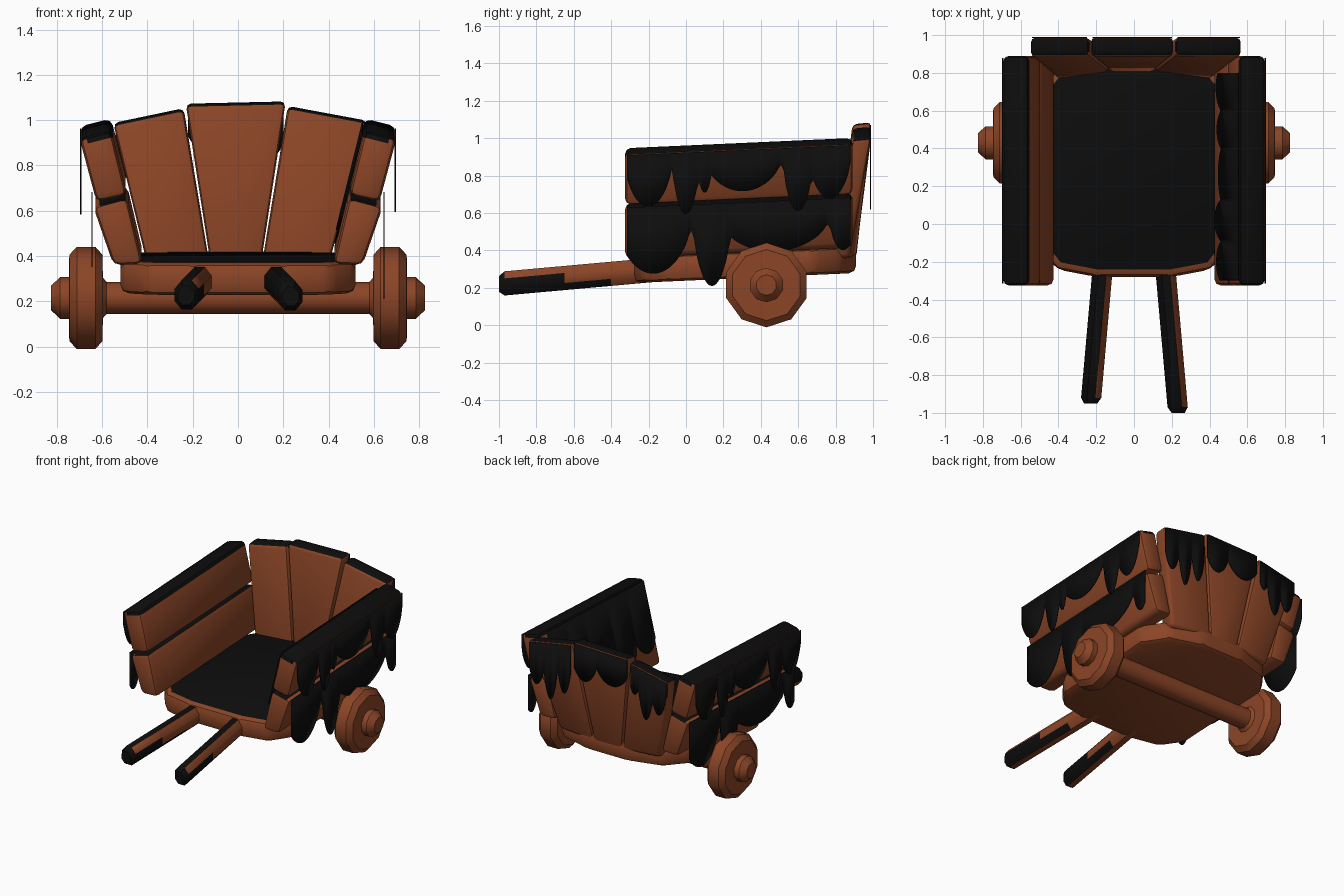
import bpy, bmesh, math
from mathutils import Vector

cube = bpy.data.objects.get("Cube")
if cube:
    bpy.data.objects.remove(cube, do_unlink=True)


def material(name, rgb):
    m = bpy.data.materials.new(name)
    m.use_nodes = True
    m.diffuse_color = (*rgb, 1)
    node = m.node_tree.nodes["Principled BSDF"]
    node.inputs["Base Color"].default_value = (*rgb, 1)
    node.inputs["Roughness"].default_value = 0.9
    return m


WOOD = material("warm brown wood", (0.26, 0.06, 0.02))
TAR = material("black tar", (0.004, 0.004, 0.004))


def tilt(y):
    """Rise of the cart body towards the back."""
    return 0.045 * (y + 0.3)


def finish(name, bm, mats):
    mesh = bpy.data.meshes.new(name)
    bm.to_mesh(mesh)
    bm.free()
    for m in mats:
        mesh.materials.append(m)
    ob = bpy.data.objects.new(name, mesh)
    bpy.context.collection.objects.link(ob)
    bpy.ops.object.select_all(action='DESELECT')
    ob.select_set(True)
    bpy.context.view_layer.objects.active = ob
    bpy.ops.object.shade_smooth_by_angle(angle=math.radians(40))
    return ob


def loft(name, rings, bevel=0.0, tarred=None):
    """Join rings of points into a closed solid; tarred(face) picks black faces."""
    bm = bmesh.new()
    loops = [[bm.verts.new(p) for p in ring] for ring in rings]
    n = len(loops[0])
    for a, b in zip(loops, loops[1:]):
        for i in range(n):
            j = (i + 1) % n
            bm.faces.new((a[i], a[j], b[j], b[i]))
    bm.faces.new(loops[0])
    bm.faces.new(loops[-1])
    bmesh.ops.recalc_face_normals(bm, faces=bm.faces[:])
    if bevel:
        bmesh.ops.bevel(bm, geom=bm.edges[:], offset=bevel, segments=2,
                        profile=0.5, affect='EDGES', clamp_overlap=True)
    bm.normal_update()
    if tarred:
        for f in bm.faces:
            f.material_index = int(tarred(f))
    return finish(name, bm, (WOOD, TAR))


def drip_sheet(name, place, start, end, base, lobes, columns=90):
    """Thin hanging sheet; each lobe is (centre, half width, depth)."""
    bm = bmesh.new()
    pairs = []
    for k in range(columns + 1):
        t = start + (end - start) * k / columns
        depth = base
        for c, w, d in lobes:
            u = (t - c) / w
            if abs(u) < 1:
                depth = max(depth, base + (d - base) * (1 - u * u) ** 0.7)
        pairs.append((bm.verts.new(place(t, 0)), bm.verts.new(place(t, depth))))
    for a, b in zip(pairs, pairs[1:]):
        bm.faces.new((a[0], b[0], b[1], a[1]))
    ob = finish(name, bm, (TAR,))
    mod = ob.modifiers.new("thickness", 'SOLIDIFY')
    mod.thickness = 0.006
    mod.offset = 0
    return ob


# Cart bed with rounded outline and black floor
half = [(0.2, -0.28), (0.41, -0.24), (0.52, -0.1), (0.52, 0.68),
        (0.4, 0.84), (0.16, 0.91)]
outline = half + [(-x, y) for x, y in reversed(half)]
loft("cart_bed", [[(x, y, z + tilt(y)) for x, y in outline] for z in (0.225, 0.368)],
     0.04, lambda f: f.normal.z > 0.95)

# Side planks, two stacked on each side
lower = [(0.42, 0.365), (0.55, 0.36), (0.64, 0.62), (0.49, 0.66)]
upper = [(0.49, 0.67), (0.625, 0.64), (0.7, 0.92), (0.56, 0.955)]
for side, s in (("left", 1), ("right", -1)):
    for level, profile in (("lower", lower), ("upper", upper)):
        limit = 0.3 if level == "upper" else 0.8
        loft(f"{side}_{level}_plank",
             [[(s * x, y, z + tilt(y)) for x, z in profile] for y in (-0.325, 0.89)],
             0.03, lambda f: f.normal.z > limit)

# Tar hanging down the outside of the side planks
upper_lobes = [(-0.2, 0.12, 0.28), (0, 0.07, 0.33), (0.1, 0.04, 0.22),
               (0.31, 0.19, 0.22), (0.6, 0.08, 0.34), (0.77, 0.11, 0.28)]
lower_lobes = [(-0.17, 0.19, 0.36), (0.14, 0.1, 0.44), (0.48, 0.27, 0.27),
               (0.84, 0.07, 0.28)]
for side, s in (("left", 1), ("right", -1)):
    for level, x0, z0, base, lobes in (("upper", 0.695, 0.91, 0.09, upper_lobes),
                                       ("lower", 0.645, 0.63, 0.14, lower_lobes)):
        if s < 0:
            lobes = [(0.57 - c, w, d) for c, w, d in lobes]
        drip_sheet(f"{side}_{level}_drips",
                   lambda y, d: Vector((s * x0, y, z0 + tilt(y) - d)),
                   -0.315, 0.88, base, lobes)

# Tar running down the inside of the left wall
inner_lobes = [(-0.2, 0.11, 0.46), (0.02, 0.11, 0.5), (0.26, 0.14, 0.42),
               (0.5, 0.1, 0.45), (0.72, 0.12, 0.47)]
drip_sheet("left_inner_drips",
           lambda y, d: Vector((0.55 - 0.245 * d, y, 0.94 + tilt(y) - d)),
           -0.3, 0.8, 0.35, inner_lobes)

# Fanned back planks with tar over the top: x range at base, x and z at top, lobes
back = {
    "right": (-0.4, -0.125, (-0.55, 0.99), (-0.24, 1.055),
              [(-0.47, 0.06, 0.26), (-0.37, 0.06, 0.34), (-0.28, 0.04, 0.2)]),
    "middle": (-0.12, 0.1, (-0.23, 1.075), (0.21, 1.085),
               [(-0.1, 0.13, 0.22), (0.12, 0.1, 0.25)]),
    "left": (0.105, 0.4, (0.22, 1.065), (0.57, 1.0),
             [(0.28, 0.06, 0.35), (0.39, 0.06, 0.4), (0.5, 0.07, 0.3)]),
}
for name, (b0, b1, (x0, z0), (x1, z1), lobes) in back.items():
    def bend(x):
        return -0.04 if abs(x) > 0.3 else 0
    bottom = [(b0, 0.8 + bend(b0), 0.36), (b1, 0.8 + bend(b1), 0.36),
              (b1, 0.91 + bend(b1), 0.36), (b0, 0.91 + bend(b0), 0.36)]
    top = [(x0, 0.89, z0 - 0.01), (x1, 0.89, z1 - 0.01), (x1, 0.99, z1), (x0, 0.99, z0)]
    loft(f"back_{name}_plank", [bottom, top], 0.022, lambda f: f.normal.z > 0.5)
    drip_sheet(f"back_{name}_drips",
               lambda x, d: Vector((x, 0.987,
                                    z0 + (z1 - z0) * (x - x0) / (x1 - x0) - 0.015 - d)),
               x0 + 0.01, x1 - 0.01, 0.1, lobes, 50)


# Pull handles, black on top, at the tip and along one flank
def handle_tar(f):
    n, c = f.normal, f.calc_center_median()
    if n.y < -0.4 or n.z > 0.9 or n.x < -0.9:
        return True
    if n.x < 0:
        return n.z > 0
    if n.x > 0.9:
        return c.y < -0.75
    return n.x > 0.5 and n.z < 0 and c.y < -0.4


for side, s, tip in (("left", 1, -1.0), ("right", -1, -0.95)):
    rings = []
    for y, size in ((-0.1, 1), (-0.4, 1), (-0.65, 1), (tip + 0.03, 1), (tip, 0.65)):
        t = (y + 0.28) / -0.7
        rings.append([(s * (0.17 + 0.062 * t) + 0.058 * size * math.cos(a), y,
                       0.286 - 0.063 * t + 0.07 * size * math.sin(a))
                      for a in (math.pi * (k + 0.5) / 4 for k in range(8))])
    loft(f"{side}_handle", rings, 0, handle_tar)


# Axle and ten-sided wheels with hubs
def lathe(name, profile, sides):
    loft(name, [[(x, 0.43 + r * math.cos(a), 0.215 + r * math.sin(a))
                 for a in (math.tau * (k + 0.5) / sides for k in range(sides))]
                for x, r in profile])


lathe("axle", [(-0.61, 0.07), (0.61, 0.07)], 10)
wheel = [(0.58, 0.07), (0.597, 0.09), (0.598, 0.19), (0.63, 0.226), (0.712, 0.226),
         (0.745, 0.19), (0.747, 0.092), (0.785, 0.092), (0.825, 0.055)]
for side, s in (("left", 1), ("right", -1)):
    lathe(f"{side}_wheel", [(s * x, r) for x, r in wheel], 10)
